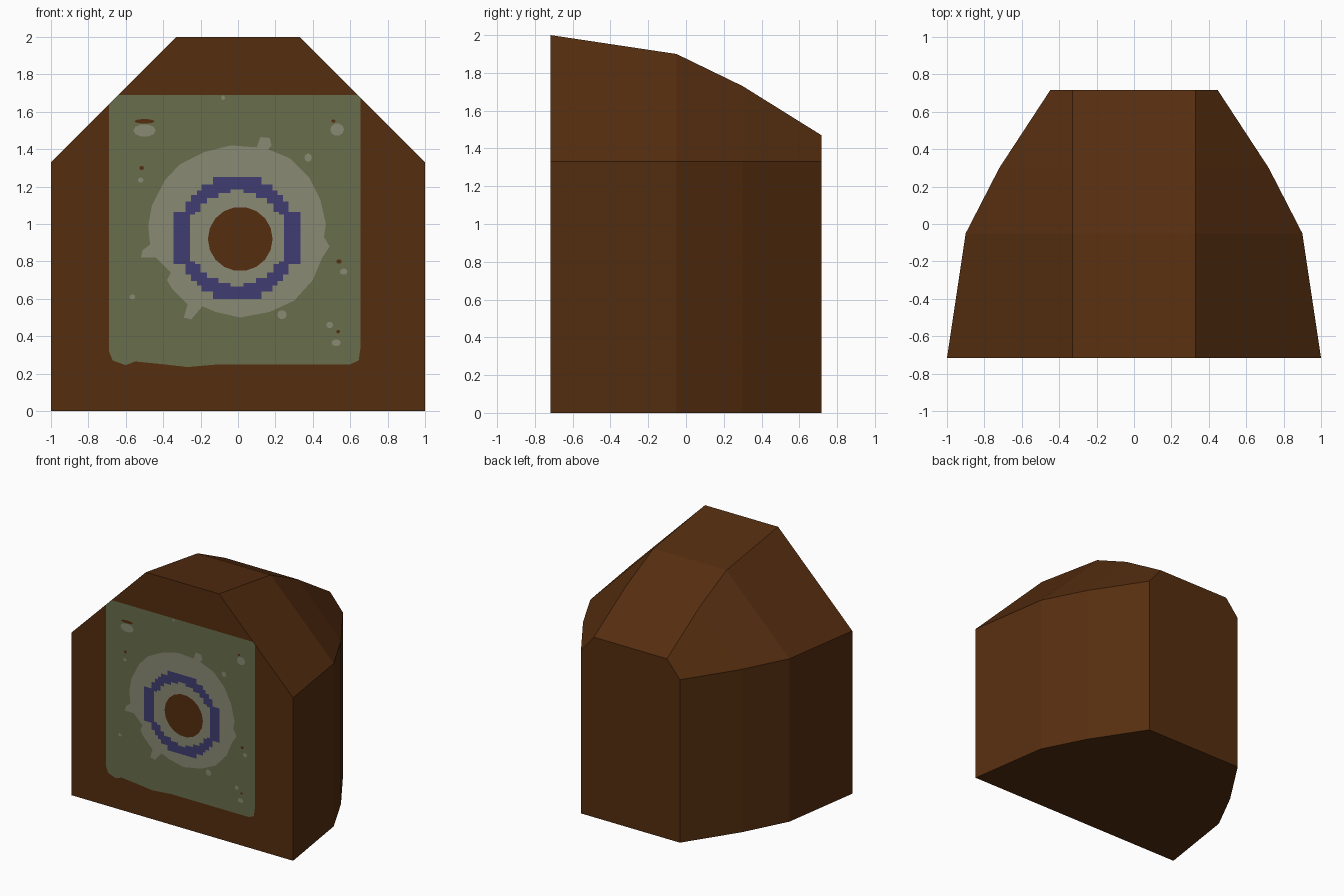
import bpy, bmesh, math
from mathutils import Vector
from mathutils.geometry import tessellate_polygon

if "Cube" in bpy.data.objects:
    bpy.data.objects.remove(bpy.data.objects["Cube"])

FRONT = -0.717


def material(name, r, g, b):
    m = bpy.data.materials.new(name)
    m.diffuse_color = (r, g, b, 1)
    m.use_nodes = True
    m.node_tree.nodes["Principled BSDF"].inputs["Base Color"].default_value = m.diffuse_color
    return m


BROWN = material("brown", 0.092, 0.027, 0.005)
GREEN = material("moss green", 0.138, 0.153, 0.072)
GRAY = material("stone gray", 0.252, 0.252, 0.175)
BLUE = material("dull blue", 0.051, 0.048, 0.165)


def add_object(name, bm, mat):
    me = bpy.data.meshes.new(name)
    bm.to_mesh(me)
    bm.free()
    me.materials.append(mat)
    ob = bpy.data.objects.new(name, me)
    bpy.context.collection.objects.link(ob)


def front_faces(name, mat, regions):
    """Each region is [outline, hole, hole...] in x, z on the front plane."""
    bm = bmesh.new()
    for loops in regions:
        flat = [[Vector((x, z, 0)) for x, z in lp] for lp in loops]
        verts = [bm.verts.new((p.x, FRONT, p.y)) for lp in flat for p in lp]
        for tri in tessellate_polygon(flat):
            f = bm.faces.new([verts[i] for i in tri])
            f.normal_update()
            if f.normal.y > 0:
                f.normal_flip()
    add_object(name, bm, mat)


def oval(x, z, rx, rz, n=10):
    return [(x + rx * math.cos(2 * math.pi * i / n),
             z + rz * math.sin(2 * math.pi * i / n)) for i in range(n)]


def stepped(corners, cx=-0.005, cz=0.925):
    """Staircase outline: mirror one quarter of stair corners four ways."""
    q = []
    for i, (x, z) in enumerate(corners):
        q.append((x, z))
        if i + 1 < len(corners):
            q.append((x, corners[i + 1][1]))
    right = q + [(x, -z) for x, z in reversed(q)]
    full = right + [(-x, z) for x, z in reversed(right)]
    return [(cx + x, cz + z) for x, z in full]


# body shell: hexagonal sections tapering to the back (y, half width, top)
sections = [(FRONT, 1.0, 2.0), (-0.05, 0.9, 1.9), (0.3, 0.72, 1.73), (0.717, 0.447, 1.47)]
bm = bmesh.new()
rings = []
for y, w, top in sections:
    prof = [(-w, 0), (w, 0), (w, 1.33), (0.33, top), (-0.33, top), (-w, 1.33)]
    rings.append([bm.verts.new((x, y, z)) for x, z in prof])
for a, b in zip(rings, rings[1:]):
    for i in range(6):
        j = (i + 1) % 6
        bm.faces.new((a[i], a[j], b[j], b[i]))
bm.faces.new(rings[-1][::-1])
for f in bm.faces:
    f.normal_update()
    if f.normal.dot(f.calc_center_median() - Vector((0, -0.3, 0.8))) < 0:
        f.normal_flip()
add_object("body_shell", bm, BROWN)

# outlines of the painted front
panel_low = [(-.69, 1.64), (-.69, .32), (-.67, .27), (-.6, .245), (-.55, .265), (-.4, .25),
             (-.27, .235), (-.1, .25), (.6, .25), (.645, .27), (.655, .34), (.655, 1.675)]
panel = panel_low + [(.64, 1.69), (-.64, 1.69)]
splash = [(-.31, 1.32), (-.18, 1.385), (-.04, 1.42), (.1, 1.41), (.12, 1.465), (.17, 1.46),
          (.18, 1.42), (.16, 1.40), (.28, 1.35), (.38, 1.25), (.44, 1.13), (.47, 1.0),
          (.46, .93), (.49, .88), (.45, .82), (.4, .70), (.3, .59), (.17, .53), (.01, .5),
          (-.12, .53), (-.19, .56), (-.25, .49), (-.29, .5), (-.27, .57), (-.35, .65),
          (-.38, .7), (-.36, .74), (-.44, .82), (-.52, .82), (-.51, .86), (-.47, .89),
          (-.48, .99), (-.46, 1.1), (-.39, 1.235)]
blue_out = stepped([(.13, .325), (.19, .285), (.215, .255), (.245, .23),
                    (.275, .195), (.305, .14), (.34, .14)])
blue_in = stepped([(.035, .26), (.1, .24), (.16, .215), (.195, .185), (.225, .14), (.252, .125)])
center = oval(.012, .92, .173, .172, 18)
gray_spots = [oval(*s) for s in (
    (-.5, 1.5, .06, .034), (.53, 1.505, .037, .033), (.375, 1.355, .02, .022),
    (.235, .515, .025, .025), (.525, .365, .025, .018), (.49, .46, .018, .018),
    (.565, .745, .02, .017), (-.565, .61, .016, .013), (-.52, 1.235, .015, .013),
    (-.08, 1.675, .01, .012))]
brown_spots = [oval(*s) for s in (
    (-.5, 1.549, .055, .012), (-.515, 1.3, .012, .012), (.54, .8, .014, .012),
    (.51, 1.55, .011, .009), (.535, .425, .01, .01))]

# front face, cut into flush coloured areas
front_faces("front_frame", BROWN, [
    [[(-1, 1.33), (-1, 0), (1, 0), (1, 1.33)] + panel_low[::-1]],
    [[(-.64, 1.69), (.64, 1.69), (.33, 2), (-.33, 2)]]])
front_faces("green_panel", GREEN, [[panel, splash] + gray_spots + brown_spots])
front_faces("gray_outer_ring", GRAY, [[splash, blue_out]])
front_faces("blue_ring", BLUE, [[blue_out, blue_in]])
front_faces("gray_inner_ring", GRAY, [[blue_in, center]])
front_faces("center_disc", BROWN, [[center]])
front_faces("gray_spots", GRAY, [[s] for s in gray_spots])
front_faces("brown_spots", BROWN, [[s] for s in brown_spots])
